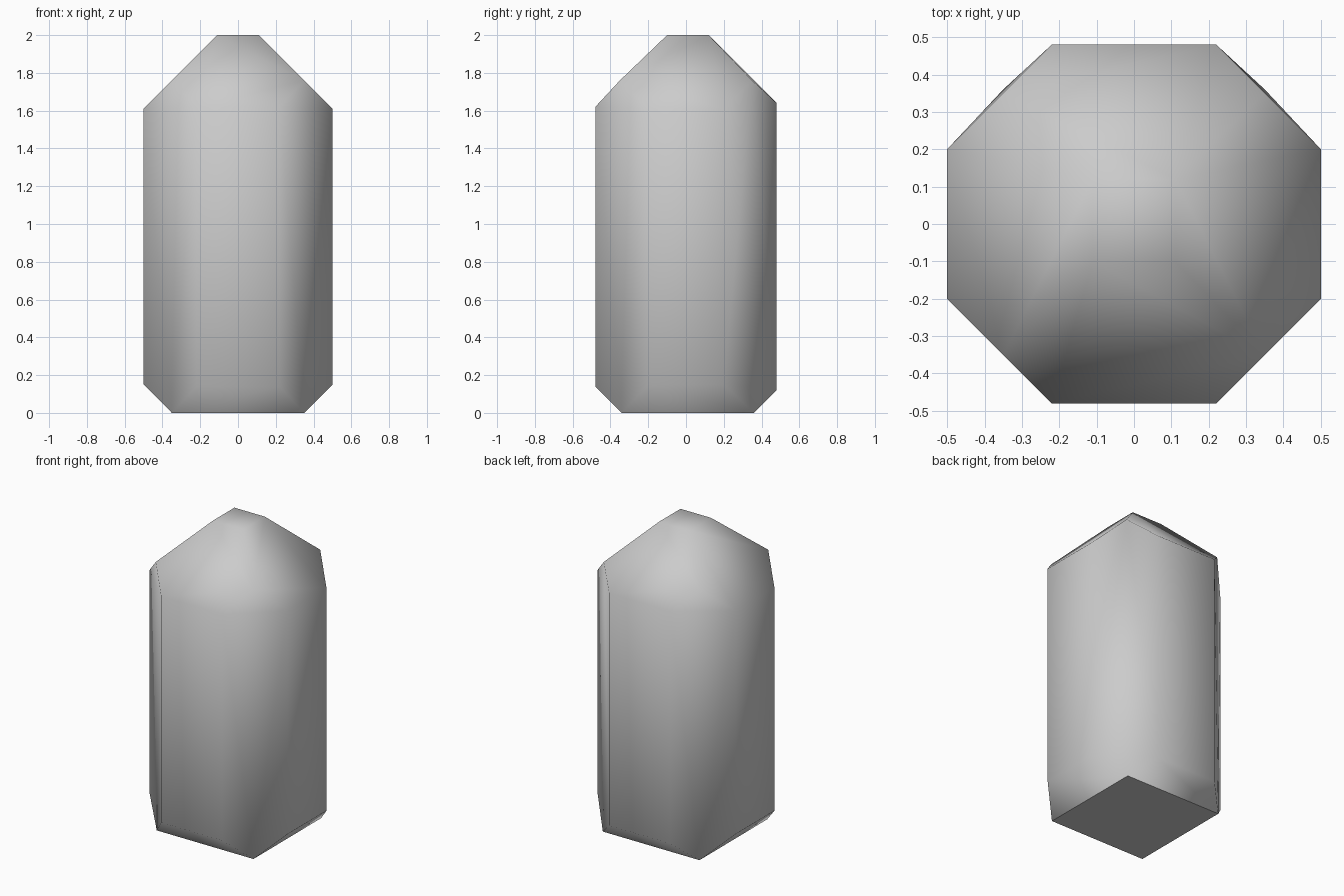
import bpy
import bmesh
import math

if "Cube" in bpy.data.objects:
    bpy.data.objects.remove(bpy.data.objects["Cube"])

# Crystal post: octagonal prism with 45-degree chamfers running to a small flat cap and a square base
bm = bmesh.new()
for sy in (-1, 1):
    off = 0.01 * sy                      # base and cap sit slightly towards the back
    for sx in (-1, 1):
        corner = [
            (0.35, 0.35, 0.0),           # base corner
            (0.50, 0.20, 0.15),          # side face, lower
            (0.22, 0.48, 0.13 - off),    # front/back face, lower
            (0.50, 0.20, 1.61),          # side face, upper
            (0.22, 0.48, 1.63 + off),    # front/back face, upper
            (0.35, 0.35, 1.76),          # upper tip of the diagonal face
            (0.11, 0.11, 2.0),           # cap corner
        ]
        for x, y, z in corner:
            shift = 0.01 if z in (0.0, 2.0) else 0.0
            bm.verts.new((sx * x, sy * y + shift, z))

# Wrap the corners and merge the flat triangles into facets
hull = bmesh.ops.convex_hull(bm, input=bm.verts[:])
loose = [v for v in hull["geom_interior"] if isinstance(v, bmesh.types.BMVert)]
if loose:
    bmesh.ops.delete(bm, geom=loose, context="VERTS")
bmesh.ops.dissolve_limit(bm, angle_limit=math.radians(6), verts=bm.verts[:], edges=bm.edges[:])
bmesh.ops.recalc_face_normals(bm, faces=bm.faces[:])

# Smooth shading, with a crisp edge around the base
for f in bm.faces:
    f.smooth = True
    if f.normal.z < -0.95:
        for e in f.edges:
            e.smooth = False

mesh = bpy.data.meshes.new("crystal_post")
bm.to_mesh(mesh)
bm.free()
bpy.context.collection.objects.link(bpy.data.objects.new("crystal_post", mesh))
